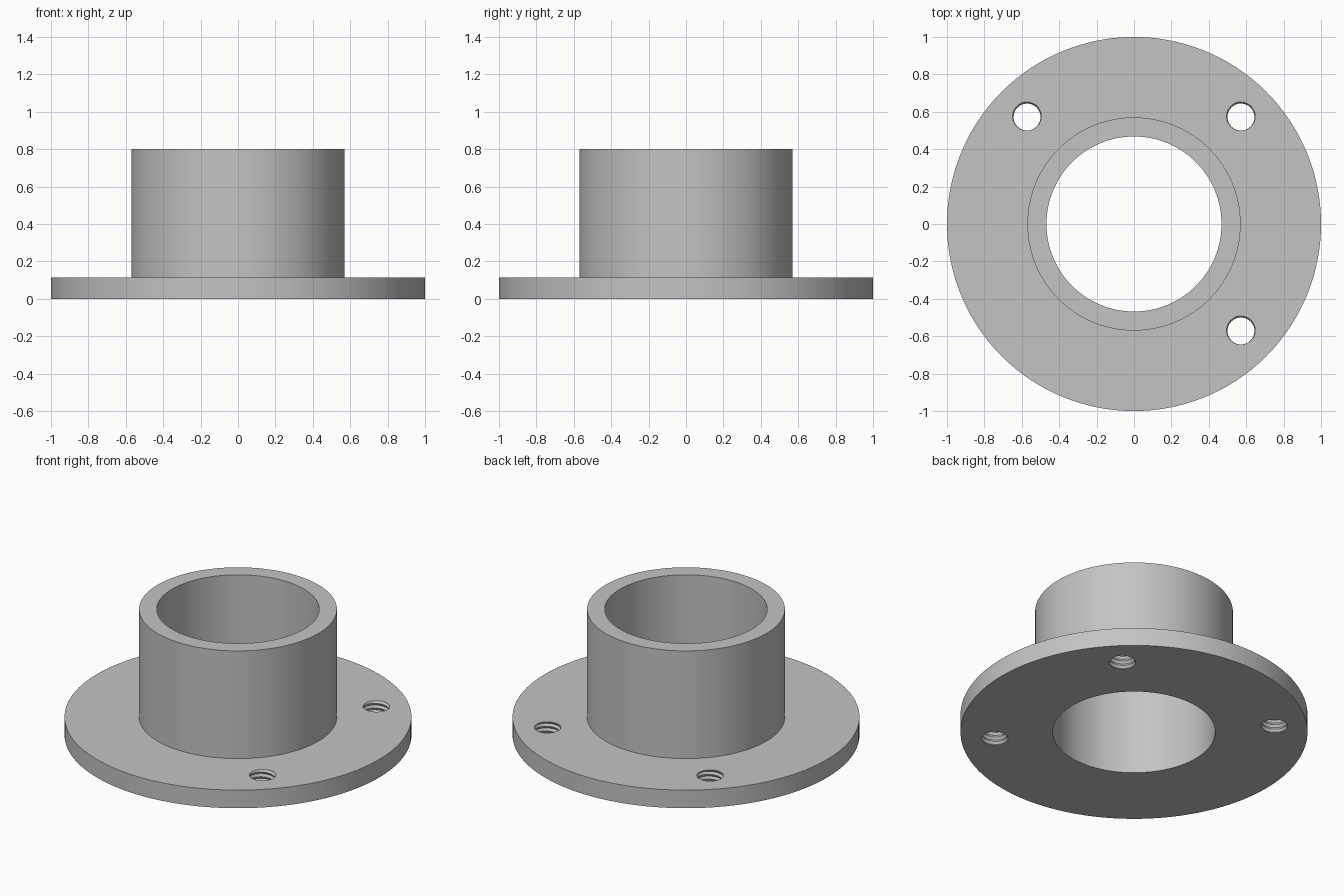
import bpy
import bmesh
from math import cos, sin, tau

if "Cube" in bpy.data.objects:
    bpy.data.objects.remove(bpy.data.objects["Cube"])

# Plain grey metal
GREY = (0.55, 0.55, 0.55, 1)
metal = bpy.data.materials.new("grey metal")
metal.use_nodes = True
metal.diffuse_color = GREY
metal.node_tree.nodes["Principled BSDF"].inputs["Base Color"].default_value = GREY

PLATE = 0.115   # plate thickness
TOP = 0.8       # collar height
BOLT = 0.572    # bolt hole offset along x and y


def make_object(name, bm):
    bmesh.ops.recalc_face_normals(bm, faces=bm.faces[:])
    mesh = bpy.data.meshes.new(name)
    bm.to_mesh(mesh)
    bm.free()
    mesh.materials.append(metal)
    obj = bpy.data.objects.new(name, mesh)
    bpy.context.collection.objects.link(obj)
    return obj


def revolve(name, profile, sides=128):
    """Revolve a closed (radius, height) profile about z."""
    bm = bmesh.new()
    rings = []
    for i in range(sides):
        a = tau * i / sides
        rings.append([bm.verts.new((r * cos(a), r * sin(a), z)) for r, z in profile])
    n = len(profile)
    for i in range(sides):
        here, there = rings[i], rings[(i + 1) % sides]
        for k in range(n):
            m = (k + 1) % n
            bm.faces.new((here[k], there[k], there[m], here[m]))
    return make_object(name, bm)


def thread_cutter(x, y, crest=0.072, root=0.081, pitch=0.03, sides=40, turns=8):
    """Closed screw shape with a V thread, longer than the plate is thick."""
    bm = bmesh.new()

    def strand(radius, lift):
        points = []
        for j in range(sides * turns + 1):
            a = tau * j / sides - tau * 0.375
            z = -0.07 + lift + pitch * j / sides
            points.append(bm.verts.new((x + radius * cos(a), y + radius * sin(a), z)))
        return points

    inner, outer = strand(crest, 0), strand(root, pitch / 2)
    for j in range(sides * turns):
        bm.faces.new((inner[j], inner[j + 1], outer[j + 1], outer[j]))
        if j + sides < sides * turns:
            bm.faces.new((outer[j], outer[j + 1], inner[j + sides + 1], inner[j + sides]))
    # Cap both ends
    bmesh.ops.holes_fill(bm, edges=[e for e in bm.edges if e.is_boundary], sides=0)
    bmesh.ops.triangulate(bm, faces=[f for f in bm.faces if len(f.verts) > 4])
    cutter = make_object("thread_cutter", bm)
    cutter.hide_render = True
    return cutter


# Round plate and hollow collar in one turned piece
flange = revolve("flange_and_collar", [
    (0.468, 0), (1, 0), (1, PLATE), (0.57, PLATE), (0.57, TOP), (0.468, TOP)])
bpy.context.view_layer.objects.active = flange
flange.select_set(True)

# Four threaded bolt holes
for sx in (-1, 1):
    for sy in (-1, 1):
        cutter = thread_cutter(sx * BOLT, sy * BOLT)
        cut = flange.modifiers.new("bolt hole", "BOOLEAN")
        cut.operation = "DIFFERENCE"
        cut.solver = "EXACT"
        cut.object = cutter
        bpy.ops.object.modifier_apply(modifier=cut.name)
        bpy.data.objects.remove(cutter)

bpy.ops.object.shade_smooth_by_angle(angle=0.5)
